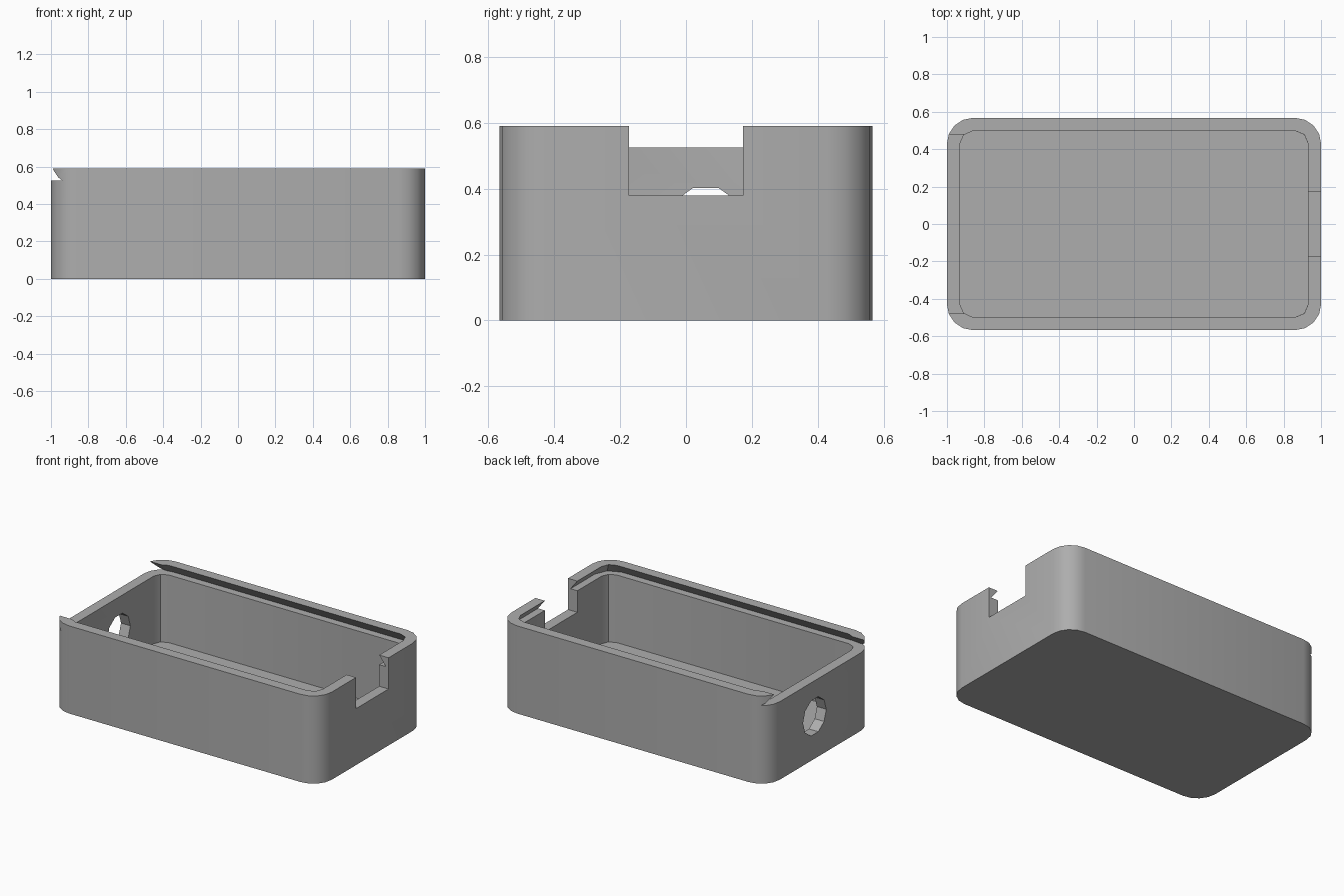
import bpy, bmesh, math

if "Cube" in bpy.data.objects:
    bpy.data.objects.remove(bpy.data.objects["Cube"])

CX, CY = 0.863, 0.43      # centres of the corner arcs
H, LEDGE, FLOOR = 0.59, 0.525, 0.07


def corner(sx, sy, r, segs):
    """Corner arc running from the side wall to the long wall."""
    pts = []
    for i in range(segs + 1):
        a = math.pi / 2 * i / segs
        pts.append((sx * (CX + r * math.cos(a)), sy * (CY + r * math.sin(a))))
    return pts


def rounded_rect(r, segs):
    return (corner(1, 1, r, segs) + corner(-1, 1, r, segs)[::-1]
            + corner(-1, -1, r, segs) + corner(1, -1, r, segs)[::-1])


def slot_outline(r, half):
    """Lid outline: rounded at the right, running out through the left wall."""
    pts = corner(1, 1, r, 2) + [(-CX, CY + r), (-0.905, half), (-1.2, half)]
    return pts + [(x, -y) for x, y in reversed(pts)]


def loft(name, low, high, z0, z1):
    bm = bmesh.new()
    a = [bm.verts.new((x, y, z0)) for x, y in low]
    b = [bm.verts.new((x, y, z1)) for x, y in high]
    bm.faces.new(a[::-1])
    bm.faces.new(b)
    n = len(a)
    for i in range(n):
        j = (i + 1) % n
        bm.faces.new((a[i], a[j], b[j], b[i]))
    bmesh.ops.recalc_face_normals(bm, faces=bm.faces)
    me = bpy.data.meshes.new(name)
    bm.to_mesh(me)
    bm.free()
    ob = bpy.data.objects.new(name, me)
    bpy.context.collection.objects.link(ob)
    return ob


def cut(target, cutter):
    mod = target.modifiers.new(cutter.name, 'BOOLEAN')
    mod.operation, mod.solver, mod.object = 'DIFFERENCE', 'EXACT', cutter
    bpy.context.view_layer.objects.active = target
    bpy.ops.object.modifier_apply(modifier=mod.name)
    bpy.data.objects.remove(cutter)


# Outer shell
outer = rounded_rect(0.137, 4)
box = loft("box_body", outer, outer, 0, H)

# Inner cavity
inner = rounded_rect(0.067, 2)
cut(box, loft("cavity", inner, inner, FLOOR, LEDGE + 0.01))

# Dovetail lid slot, wide at the ledge and narrow at the rim, open at the left
cut(box, loft("lid_slot", slot_outline(0.118, 0.542),
              slot_outline(0.067, 0.478), LEDGE, H + 0.0005))

# Finger notch in the right wall
notch = [(0.85, -0.173), (1.2, -0.173), (1.2, 0.173), (0.85, 0.173)]
cut(box, loft("notch", notch, notch, 0.38, 0.8))

# Cable hole in the left wall
bpy.ops.mesh.primitive_cylinder_add(vertices=10, radius=0.124, depth=0.4,
                                    location=(-1, 0.06, 0.285),
                                    rotation=(0, math.pi / 2, 0))
hole = bpy.context.object
hole.name = "cable_hole"
cut(box, hole)

# Grey plastic
grey = bpy.data.materials.new("grey")
grey.diffuse_color = (0.42, 0.42, 0.42, 1)
grey.use_nodes = True
grey.node_tree.nodes["Principled BSDF"].inputs["Base Color"].default_value = grey.diffuse_color
box.data.materials.clear()
box.data.materials.append(grey)
for p in box.data.polygons:
    p.material_index = 0

bpy.ops.object.select_all(action='DESELECT')
box.select_set(True)
bpy.context.view_layer.objects.active = box
bpy.ops.object.shade_smooth_by_angle(angle=math.radians(30))
